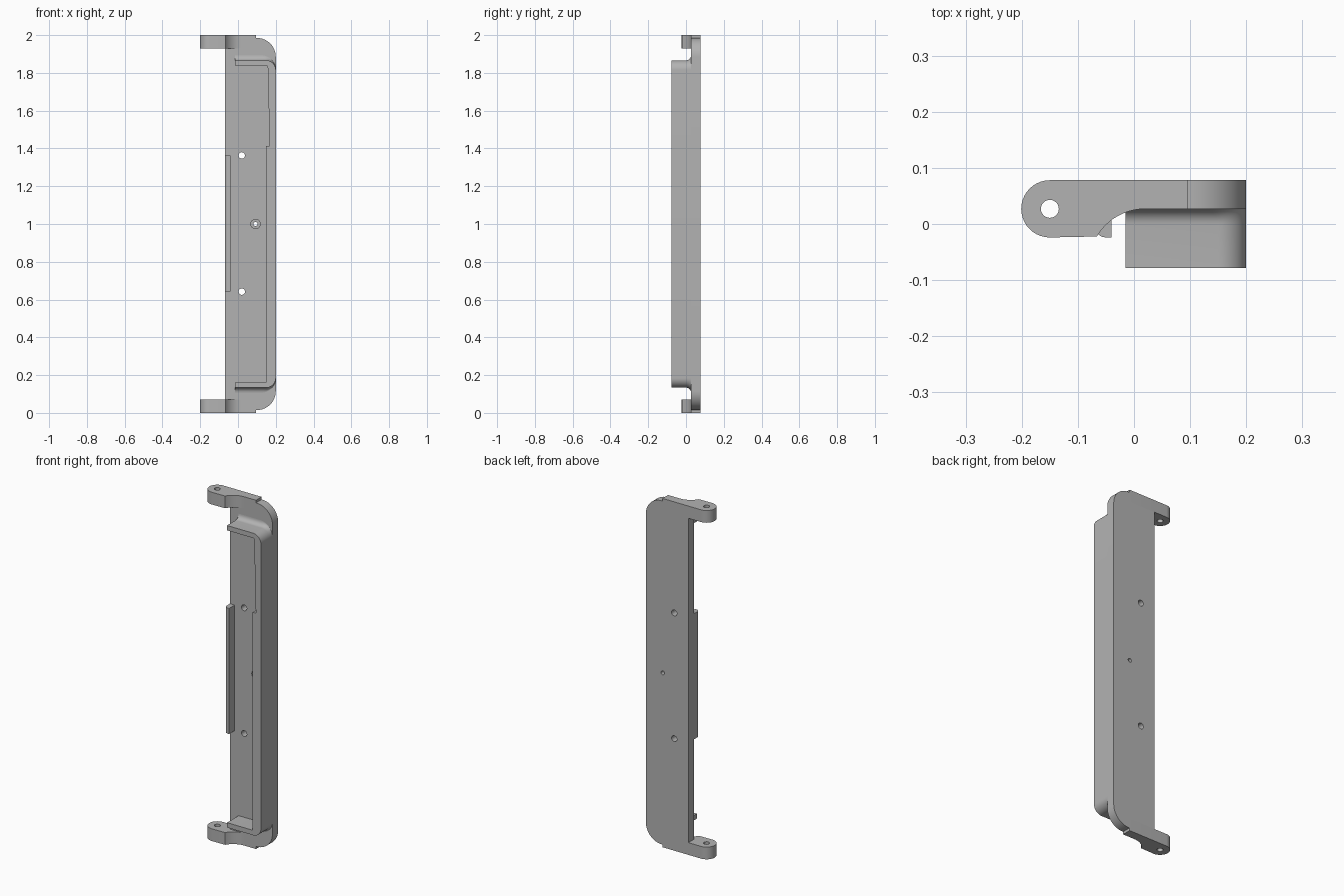
import bpy, bmesh
from math import sin, cos, pi, radians
from mathutils import Vector

if "Cube" in bpy.data.objects:
    bpy.data.objects.remove(bpy.data.objects["Cube"], do_unlink=True)

grey = bpy.data.materials.new("plain grey")
grey.use_nodes = True
GREY = (0.45, 0.45, 0.45, 1)
grey.diffuse_color = GREY
grey.node_tree.nodes["Principled BSDF"].inputs["Base Color"].default_value = GREY

BACK, FLOOR, FRONT = 0.078, 0.027, -0.078


def arc(cx, cy, r, a, b, n=12):
    """Points on an arc from angle a to angle b in degrees."""
    angles = [radians(a + (b - a) * i / n) for i in range(n + 1)]
    return [(cx + r * cos(t), cy + r * sin(t)) for t in angles]


def mirror_z(points):
    """Add the mirror image of an (x, z) path about mid height."""
    return points + [(x, 2 - z) for x, z in reversed(points)]


def loft(name, layers):
    """Solid through matching rings of 3D points."""
    bm = bmesh.new()
    rings = [[bm.verts.new(p) for p in ring] for ring in layers]
    n = len(rings[0])
    for low, high in zip(rings, rings[1:]):
        for i in range(n):
            j = (i + 1) % n
            bm.faces.new((low[i], low[j], high[j], high[i]))
    caps = [bm.faces.new(rings[0]), bm.faces.new(rings[-1])]
    bmesh.ops.triangulate(bm, faces=caps)
    bmesh.ops.recalc_face_normals(bm, faces=bm.faces)
    mesh = bpy.data.meshes.new(name)
    bm.to_mesh(mesh)
    bm.free()
    mesh.materials.append(grey)
    obj = bpy.data.objects.new(name, mesh)
    bpy.context.collection.objects.link(obj)
    return obj


def prism_y(name, outline, y0, y1):
    return loft(name, [[(x, y, z) for x, z in outline] for y in (y0, y1)])


def prism_z(name, outline, z0, z1):
    return loft(name, [[(x, y, z) for x, y in outline] for z in (z0, z1)])


def activate(obj):
    bpy.ops.object.select_all(action='DESELECT')
    obj.select_set(True)
    bpy.context.view_layer.objects.active = obj


def cut(obj, cutter):
    mod = obj.modifiers.new("hole", 'BOOLEAN')
    mod.operation = 'DIFFERENCE'
    mod.solver = 'EXACT'
    mod.object = cutter
    activate(obj)
    bpy.ops.object.modifier_apply(modifier=mod.name)
    bpy.data.objects.remove(cutter, do_unlink=True)


def circle(cx, cy, r):
    return arc(cx, cy, r, 0, 345, 23)


# Back plate with two rounded corners, notched where the hinge ears sit
plate_half = [(-0.07, 1.93), (0.095, 1.93), (0.095, 1.985)] + arc(0.1, 1.885, 0.1, 90, 0)
plate = prism_y("back_plate", mirror_z(plate_half), FLOOR, BACK)

# Screw holes and the counterbored centre hole
for x, z, r, depth in [(0.02, 1.363, 0.017, 0.1), (0.02, 0.642, 0.017, 0.1),
                       (0.093, 1, 0.025, FLOOR + 0.015), (0.093, 1, 0.011, 0.1)]:
    cut(plate, prism_y("hole_cutter", circle(x, z, r), 0, depth))

# Hinge ears: rounded end with a pin hole, concave run into the plate
ear_outline = ([(0.095, FLOOR), (0.095, BACK)] + arc(-0.15, 0.027, 0.051, 90, 270, 20)
               + arc(0.02, -0.073, 0.1, 149.5, 90))
ears = []
for name, z0, z1 in [("lower_hinge_ear", 0, 0.07), ("upper_hinge_ear", 1.93, 2)]:
    ear = prism_z(name, ear_outline, z0, z1)
    cut(ear, prism_z("pin_cutter", circle(-0.15, 0.027, 0.016), z0 - 0.1, z1 + 0.1))
    ears.append(ear)

# Rim wall: U shape with a thicker middle, flaring into the plate by a fillet
FILLET = 0.028


def rim_ring(y, flare):
    r = 0.05 + flare
    outer = [(-0.015, 1.866 + flare)] + arc(0.2 - r, 1.866 + flare - r, r, 90, 0)
    inner = [(-0.015, 1.838)] + arc(0.148, 1.818, 0.02, 90, 0) + [(0.168, 1.412), (0.148, 1.412)]
    return [(x, y, z) for x, z in mirror_z(outer) + list(reversed(mirror_z(inner)))]


layers = [rim_ring(FRONT, 0)]
for i in range(9):
    t = i / 8 * pi / 2
    layers.append(rim_ring(FLOOR - FILLET + FILLET * sin(t), FILLET * (1 - cos(t))))
rim = loft("rim_wall", layers)

# Short lip along the open edge
lip_outline = [(-0.07, FLOOR), (-0.04, FLOOR), (-0.04, -0.024)] + arc(-0.05, -0.004, 0.02, 270, 180, 6)
lip = prism_z("edge_lip", lip_outline, 0.643, 1.363)

for obj in [plate, rim, lip] + ears:
    activate(obj)
    bpy.ops.object.shade_smooth_by_angle(angle=radians(30))
